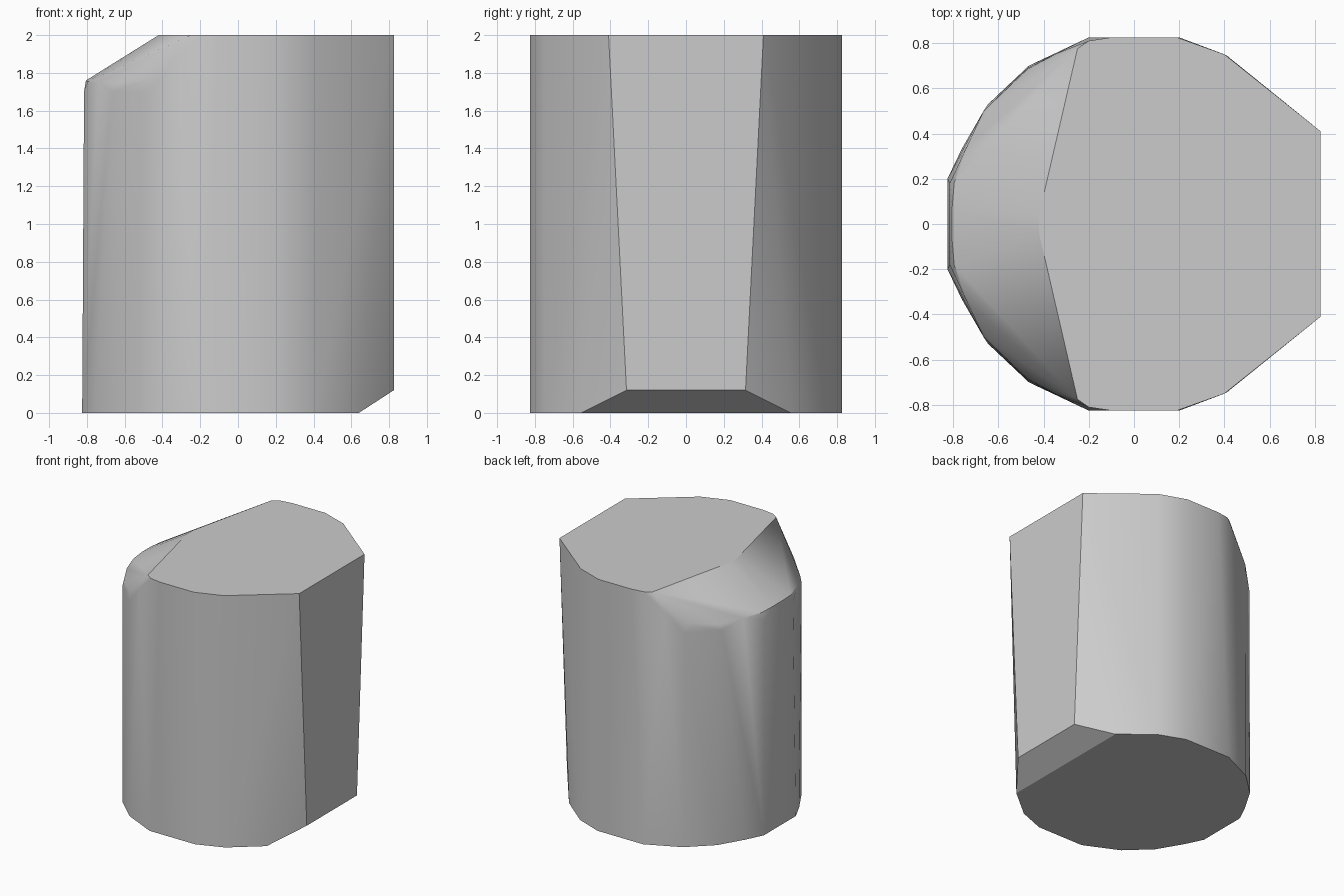
import bpy, bmesh

if "Cube" in bpy.data.objects:
    bpy.data.objects.remove(bpy.data.objects["Cube"])


def mirrored(points):
    """Repeat half-outline points on both sides of y = 0."""
    return [(x, s * y, z) for x, y, z in points for s in (1, -1)]


# Base outline, cut short on the right by the toe bevel
base = [(-0.825, 0.20, 0), (-0.76, 0.335, 0), (-0.645, 0.53, 0), (-0.465, 0.70, 0),
        (-0.20, 0.825, 0), (0.20, 0.825, 0), (0.41, 0.745, 0), (0.64, 0.555, 0)]
# Flat right face, narrowing downward to the bevel
flat_face = [(0.825, 0.315, 0.12), (0.825, 0.41, 2)]
# Top outline up to the sloped corner
top = [(0.40, 0.75, 2), (0.19, 0.825, 2), (-0.10, 0.825, 2), (-0.20, 0.81, 2),
       (-0.25, 0.775, 2), (-0.42, 0.04, 2)]
# Rounded lower rim of the sloped corner
rim = [(-0.805, 0.06, 1.76), (-0.795, 0.18, 1.755), (-0.74, 0.34, 1.755),
       (-0.65, 0.505, 1.745), (-0.47, 0.685, 1.77), (-0.34, 0.755, 1.86),
       (-0.815, 0.18, 1.70), (-0.665, 0.50, 1.70), (-0.47, 0.69, 1.70)]

# Block body: the hull around all outlines
bm = bmesh.new()
for p in mirrored(base + flat_face + top + rim):
    bm.verts.new(p)
hull = bmesh.ops.convex_hull(bm, input=bm.verts[:])
unused = {g for g in hull["geom_interior"] + hull["geom_unused"]
          if isinstance(g, bmesh.types.BMVert)}
bmesh.ops.delete(bm, geom=list(unused), context='VERTS')
bmesh.ops.dissolve_limit(bm, angle_limit=0.01, verts=bm.verts[:], edges=bm.edges[:])
bmesh.ops.recalc_face_normals(bm, faces=bm.faces[:])

mesh = bpy.data.meshes.new("bevelled_block")
bm.to_mesh(mesh)
bm.free()
block = bpy.data.objects.new("bevelled_block", mesh)
bpy.context.collection.objects.link(block)
bpy.context.view_layer.objects.active = block
block.select_set(True)
bpy.ops.object.shade_smooth_by_angle(angle=0.5)
